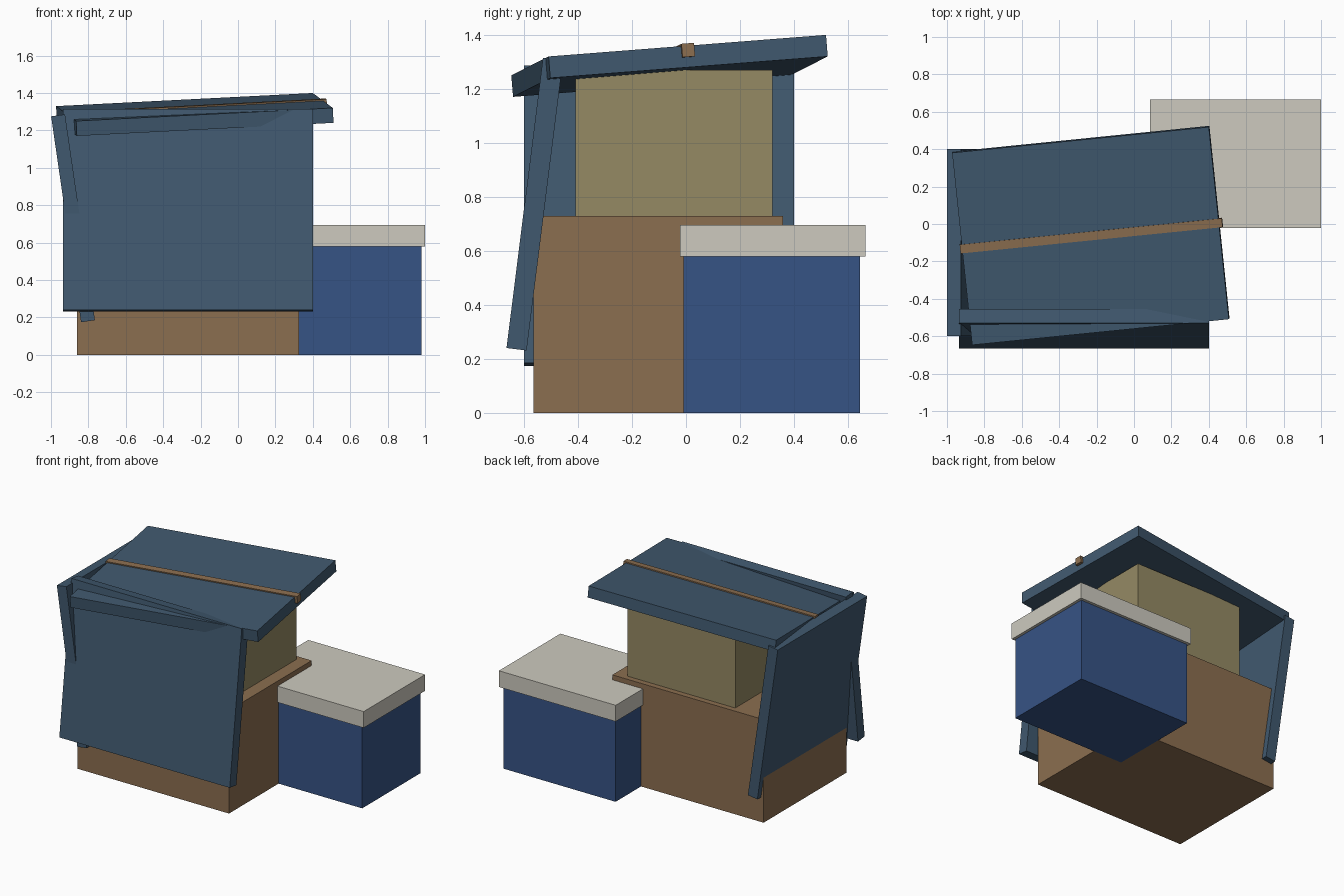
import bpy
import bmesh
from mathutils import Matrix, Vector

cube = bpy.data.objects.get("Cube")
if cube:
    bpy.data.objects.remove(cube, do_unlink=True)


def material(name, rgb):
    mat = bpy.data.materials.new(name)
    mat.use_nodes = True
    mat.diffuse_color = (*rgb, 1)
    mat.node_tree.nodes["Principled BSDF"].inputs["Base Color"].default_value = (*rgb, 1)
    return mat


slate = material("slate_blue", (0.051, 0.098, 0.156))
brown = material("wood_brown", (0.26, 0.156, 0.08))
navy = material("navy_blue", (0.037, 0.087, 0.235))
cream = material("pale_grey", (0.61, 0.59, 0.52))
khaki = material("khaki", (0.30, 0.253, 0.127))


def board(name, mat, centre, size, u=(1, 0, 0), v=(0, 1, 0)):
    """Box whose length follows u and whose width follows v."""
    u = Vector(u).normalized()
    n = u.cross(Vector(v)).normalized()
    turn = Matrix((u, n.cross(u), n)).transposed().to_4x4()
    bm = bmesh.new()
    bmesh.ops.create_cube(bm, size=1, matrix=Matrix.Diagonal((*size, 1)))
    mesh = bpy.data.meshes.new(name)
    bm.to_mesh(mesh)
    bm.free()
    mesh.materials.append(mat)
    obj = bpy.data.objects.new(name, mesh)
    obj.matrix_world = Matrix.Translation(centre) @ turn
    bpy.context.collection.objects.link(obj)
    return obj


def block(name, mat, low, high):
    """Upright box between two opposite corners."""
    low, high = Vector(low), Vector(high)
    return board(name, mat, (low + high) / 2, high - low)


# Stacked crates and the lidded bin beside them
block("large_crate", brown, (-0.86, -0.565, 0), (0.325, 0.36, 0.73))
block("upper_box", khaki, (-0.61, -0.41, 0.73), (0.235, 0.32, 1.27))
block("bin_body", navy, (0.10, -0.01, 0), (0.98, 0.645, 0.58))
block("bin_lid", cream, (0.085, -0.022, 0.58), (1.0, 0.665, 0.695))

# Leaning panels at the front and the side
board("front_panel", slate, (-0.267, -0.56, 0.773), (1.335, 1.083, 0.075),
      v=(0, 0.135, 1.075))
board("side_panel", slate, (-0.882, -0.1, 0.73), (1.0, 1.112, 0.075),
      u=(0, 1, 0), v=(-0.16, 0, 1.1))

# Skewed roof panel with a batten set along its middle
along, across = (1.372, 0.138, 0.07), (-0.103, 1.028, 0.08)
board("roof_panel", slate, (-0.231, -0.061, 1.285), (1.381, 1.036, 0.08), along, across)
board("roof_batten", brown, (-0.228, -0.062, 1.308), (1.41, 0.047, 0.05), along, across)
